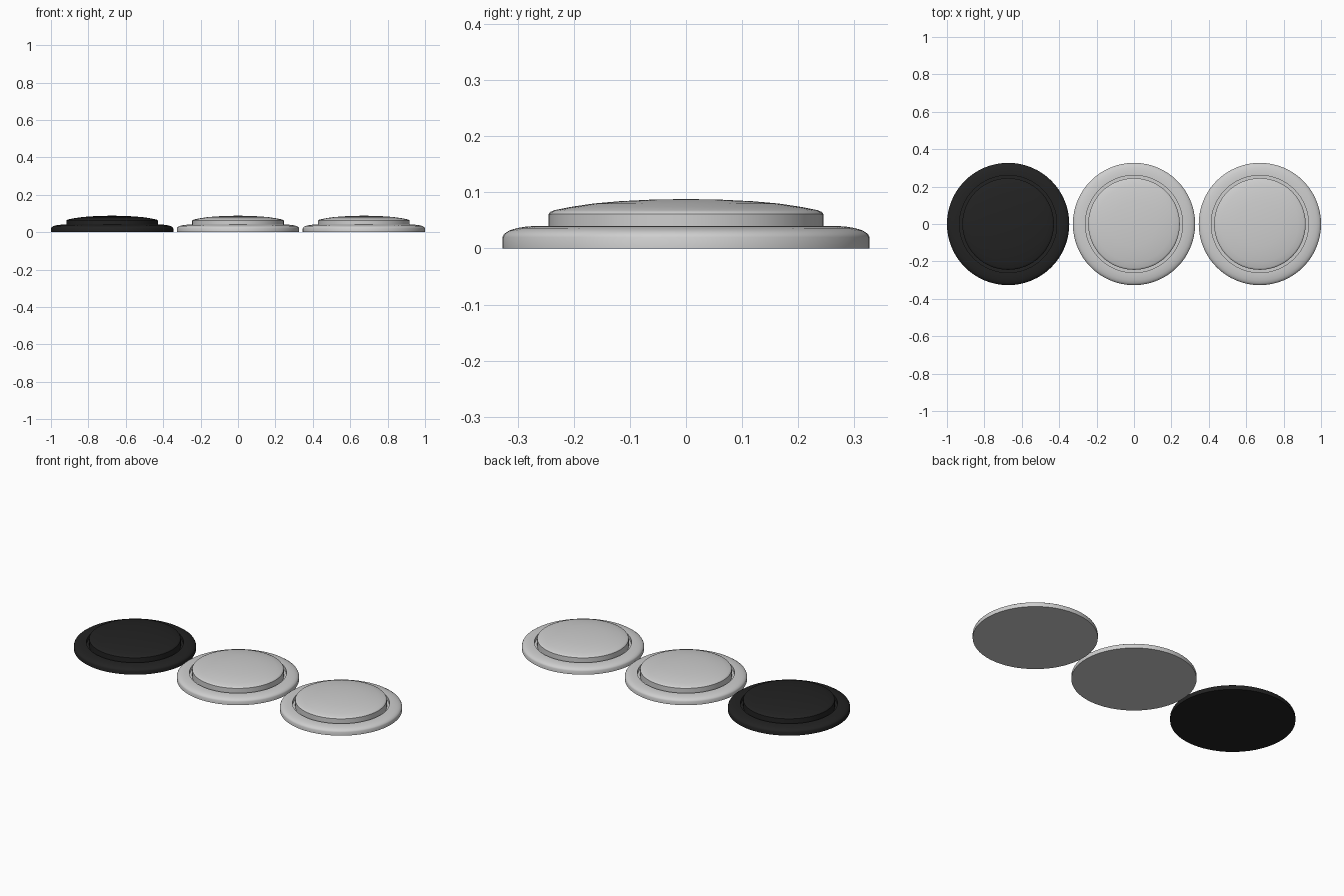
import bpy, bmesh, math

if "Cube" in bpy.data.objects:
    bpy.data.objects.remove(bpy.data.objects["Cube"])


def material(name, rgb):
    m = bpy.data.materials.new(name)
    m.diffuse_color = (*rgb, 1)
    m.use_nodes = True
    m.node_tree.nodes["Principled BSDF"].inputs["Base Color"].default_value = m.diffuse_color
    return m


black = material("black plastic", (0.016, 0.016, 0.016))
grey = material("light grey plastic", (0.62, 0.62, 0.62))

# Half profiles as (radius, height), running from the bottom axis outwards and up
BEZEL = [(0, 0), (0.327, 0), (0.327, 0.02), (0.324, 0.026), (0.315, 0.032),
         (0.302, 0.036), (0.285, 0.039), (0.268, 0.04), (0.26, 0.04),
         (0.26, 0.02), (0, 0.02)]
PLUNGER = [(0, 0.018), (0.245, 0.018), (0.245, 0.061), (0.242, 0.065), (0.235, 0.068),
           (0.205, 0.074), (0.165, 0.080), (0.12, 0.084), (0.06, 0.087), (0, 0.088)]


def lathe(name, profile, x, mat, sides=64):
    """Spin a half profile around the vertical axis."""
    bm = bmesh.new()
    verts = [bm.verts.new((r, 0, z)) for r, z in profile]
    edges = [bm.edges.new(pair) for pair in zip(verts, verts[1:])]
    bmesh.ops.spin(bm, geom=verts + edges, cent=(0, 0, 0), axis=(0, 0, 1),
                   angle=2 * math.pi, steps=sides)
    bmesh.ops.remove_doubles(bm, verts=bm.verts, dist=0.0001)
    bmesh.ops.recalc_face_normals(bm, faces=bm.faces)
    mesh = bpy.data.meshes.new(name)
    bm.to_mesh(mesh)
    bm.free()
    mesh.materials.append(mat)
    obj = bpy.data.objects.new(name, mesh)
    obj.location.x = x
    bpy.context.collection.objects.link(obj)
    bpy.ops.object.select_all(action='DESELECT')
    obj.select_set(True)
    bpy.context.view_layer.objects.active = obj
    bpy.ops.object.shade_smooth_by_angle(angle=math.radians(35))


# Three push buttons in a row: one black, two light grey
for label, x, mat in (("left", -0.673, black), ("middle", 0, grey), ("right", 0.673, grey)):
    lathe(label + "_bezel", BEZEL, x, mat)
    lathe(label + "_plunger", PLUNGER, x, mat)
